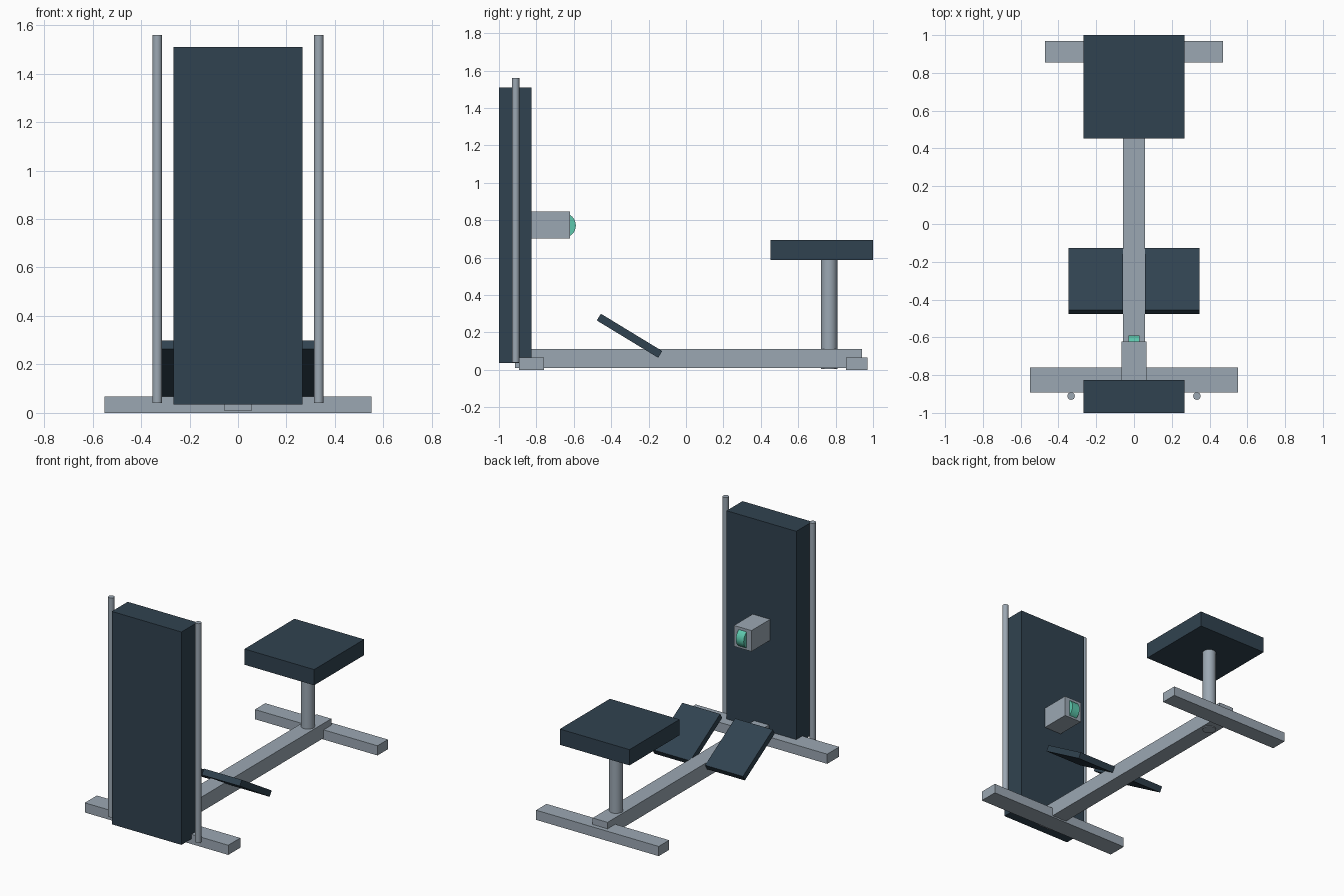
import bpy
import math

if "Cube" in bpy.data.objects:
    bpy.data.objects.remove(bpy.data.objects["Cube"])


def material(name, rgb):
    m = bpy.data.materials.new(name)
    m.diffuse_color = (*rgb, 1)
    m.use_nodes = True
    m.node_tree.nodes["Principled BSDF"].inputs["Base Color"].default_value = m.diffuse_color
    return m


STEEL = material("steel", (0.33, 0.39, 0.45))
PAD = material("dark_pad", (0.03, 0.055, 0.08))
TEAL = material("teal", (0.11, 0.58, 0.42))


def box(name, mat, x, y, z, tilt=0):
    """Box from (min, max) pairs, optionally tilted about x."""
    spans = (x, y, z)
    bpy.ops.mesh.primitive_cube_add(size=1, location=[(a + b) / 2 for a, b in spans])
    ob = bpy.context.object
    ob.name = name
    ob.scale = [b - a for a, b in spans]
    bpy.ops.object.transform_apply(location=False, rotation=False, scale=True)
    ob.rotation_euler.x = tilt
    ob.data.materials.append(mat)
    return ob


def rod(name, mat, loc, radius, length, sides=24, rot=(0, 0, 0)):
    bpy.ops.mesh.primitive_cylinder_add(vertices=sides, radius=radius, depth=length,
                                        location=loc, rotation=rot)
    ob = bpy.context.object
    ob.name = name
    ob.data.materials.append(mat)
    bpy.ops.object.shade_smooth_by_angle(angle=math.radians(35))
    return ob


# Floor frame: long beam and two cross feet
box("base_beam", STEEL, (-0.057, 0.057), (-0.914, 0.94), (0.01, 0.112))
box("front_foot", STEEL, (-0.55, 0.55), (-0.892, -0.76), (0, 0.067))
box("rear_foot", STEEL, (-0.47, 0.47), (0.856, 0.97), (0, 0.067))

# Weight tower
box("weight_housing", PAD, (-0.267, 0.267), (-1, -0.826), (0.035, 1.51))

# Seat and its post
box("seat", PAD, (-0.267, 0.267), (0.452, 1), (0.586, 0.695))
rod("seat_post", STEEL, (0, 0.765, 0.3), 0.044, 0.59)

# Pulley arm with a wheel set upright in its end
box("pulley_arm", STEEL, (-0.067, 0.067), (-0.84, -0.621), (0.702, 0.847))
rod("pulley_wheel", TEAL, (0, -0.655, 0.772), 0.066, 0.06, 32, (0, math.pi / 2, 0))

# Paired guide rods and tilted footplates
for side, s in (("left", -1), ("right", 1)):
    rod(side + "_guide_rod", STEEL, (s * 0.333, -0.911, 0.8), 0.02, 1.52, 16)
    xs = sorted((s * 0.057, s * 0.347))
    box(side + "_footplate", PAD, xs, (-0.494, -0.11), (0.161, 0.203), math.radians(-31.3))
